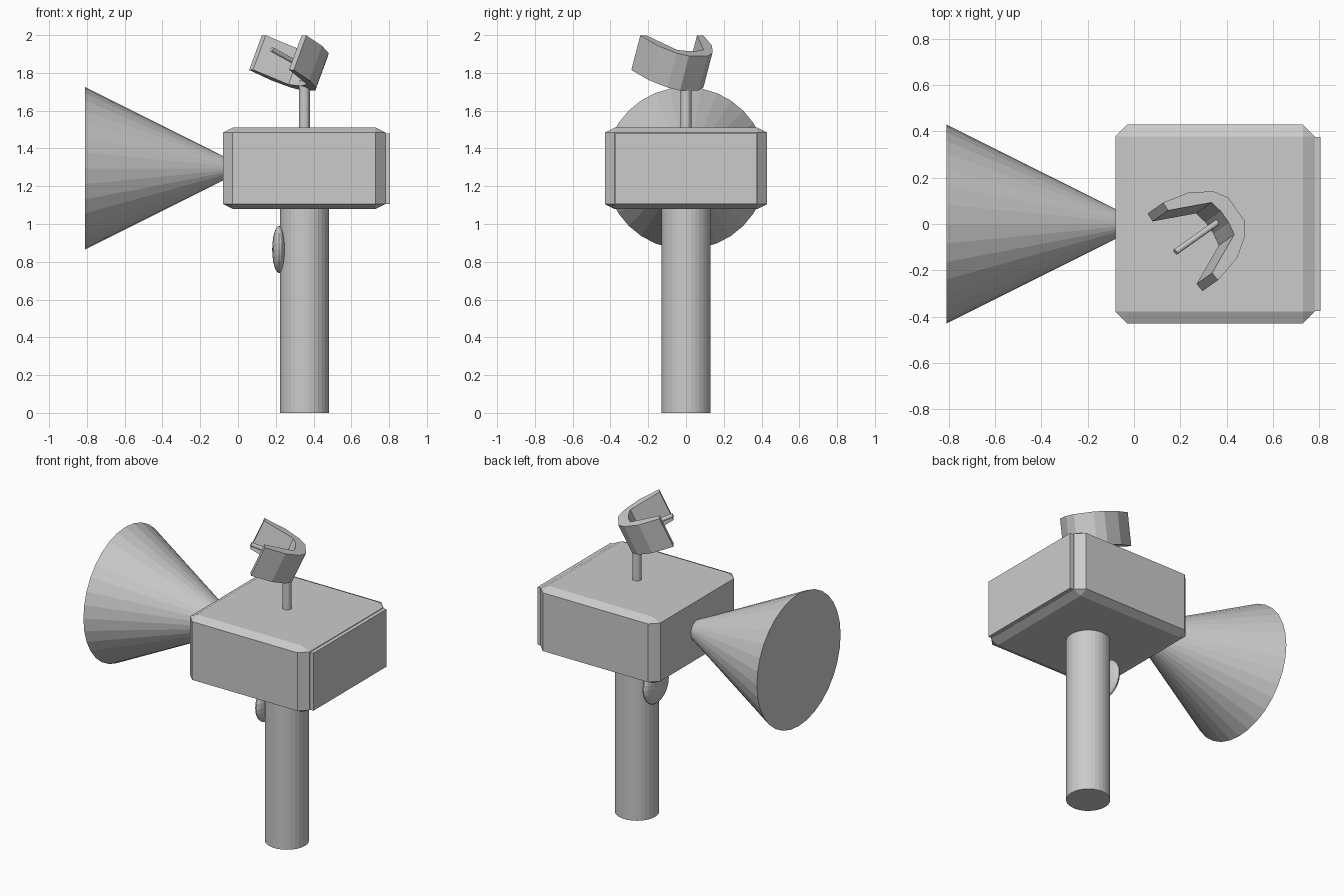
import bpy, bmesh, math
from mathutils import Matrix, Vector

if "Cube" in bpy.data.objects:
    bpy.data.objects.remove(bpy.data.objects["Cube"])

grey = bpy.data.materials.new("light_grey")
grey.diffuse_color = (0.6, 0.6, 0.6, 1)
grey.use_nodes = True
grey.node_tree.nodes["Principled BSDF"].inputs["Base Color"].default_value = grey.diffuse_color


def finish(name, bm):
    bmesh.ops.recalc_face_normals(bm, faces=bm.faces)
    mesh = bpy.data.meshes.new(name)
    bm.to_mesh(mesh)
    bm.free()
    mesh.materials.append(grey)
    obj = bpy.data.objects.new(name, mesh)
    bpy.context.collection.objects.link(obj)
    return obj


def rod(name, start, end, r1, r2=None, sides=32):
    """Cylinder or cone between two points."""
    a, b = Vector(start), Vector(end)
    d = b - a
    m = Matrix.Translation((a + b) / 2) @ d.to_track_quat('Z', 'Y').to_matrix().to_4x4()
    bm = bmesh.new()
    bmesh.ops.create_cone(bm, cap_ends=True, segments=sides, radius1=r1,
                          radius2=r1 if r2 is None else r2, depth=d.length, matrix=m)
    return finish(name, bm)


def box(name, lo, hi, chamfer=0.0):
    """Box between two corners; the chamfer is a fraction of each side."""
    lo, hi = Vector(lo), Vector(hi)
    bm = bmesh.new()
    bmesh.ops.create_cube(bm, size=1)
    if chamfer:
        bmesh.ops.bevel(bm, geom=bm.edges[:], offset=chamfer, segments=1,
                        profile=0.5, affect='EDGES')
    bmesh.ops.scale(bm, vec=hi - lo, verts=bm.verts)
    bmesh.ops.translate(bm, vec=(lo + hi) / 2, verts=bm.verts)
    return finish(name, bm)


# Post, chamfered housing and its end plate
rod("post", (0.352, 0, 0), (0.352, 0, 1.1), 0.13)
box("housing", (-0.08, -0.43, 1.08), (0.78, 0.43, 1.51), 0.06)
box("end_plate", (0.73, -0.375, 1.107), (0.805, 0.375, 1.48))

# Horn opening to the left, its tip inside the housing
rod("horn", (-0.81, 0, 1.295), (0.05, 0, 1.295), 0.43, 0.0)

# Flattened round badge on the post
bm = bmesh.new()
bmesh.ops.create_uvsphere(bm, u_segments=24, v_segments=12, radius=1)
bmesh.ops.scale(bm, vec=(0.037, 0.125, 0.125), verts=bm.verts)
bmesh.ops.translate(bm, vec=(0.218, 0, 0.865), verts=bm.verts)
finish("badge", bm)

# Thin mast carrying the reflector
rod("mast", (0.352, 0, 1.5), (0.352, 0, 1.76), 0.028, sides=16)

# Reflector frame: aim direction, sideways and up
aim = Vector((-0.745, -0.526, 0.41)).normalized()
side = aim.cross(Vector((0, 0, 1))).normalized()
up = side.cross(aim).normalized()
hub = Vector((0.35, 0, 1.83))

# Curved reflector: mirrored half profiles (along aim, sideways), extruded up
outer = [(0.187, 0.205), (0.053, 0.175), (-0.04, 0.116), (-0.078, 0.06)]
inner = [(-0.012, 0.03), (0.0, 0.085), (0.19, 0.165)]
outer += [(a, -s) for a, s in reversed(outer)]
inner_back = [(a, -s) for a, s in reversed(inner)] + inner
bm = bmesh.new()
loop = outer + inner_back
rows = [[bm.verts.new(hub + aim * a + side * s + up * h) for a, s in loop]
        for h in (-0.1, 0.1)]
n = len(loop)
for i in range(n):
    j = (i + 1) % n
    bm.faces.new((rows[0][i], rows[0][j], rows[1][j], rows[1][i]))
caps = [bm.faces.new(r) for r in rows]
bmesh.ops.triangulate(bm, faces=caps)
finish("reflector", bm)

# Feed rod in front of the reflector
rod("feed_rod", hub - aim * 0.03, hub + aim * 0.23, 0.013, sides=12)
